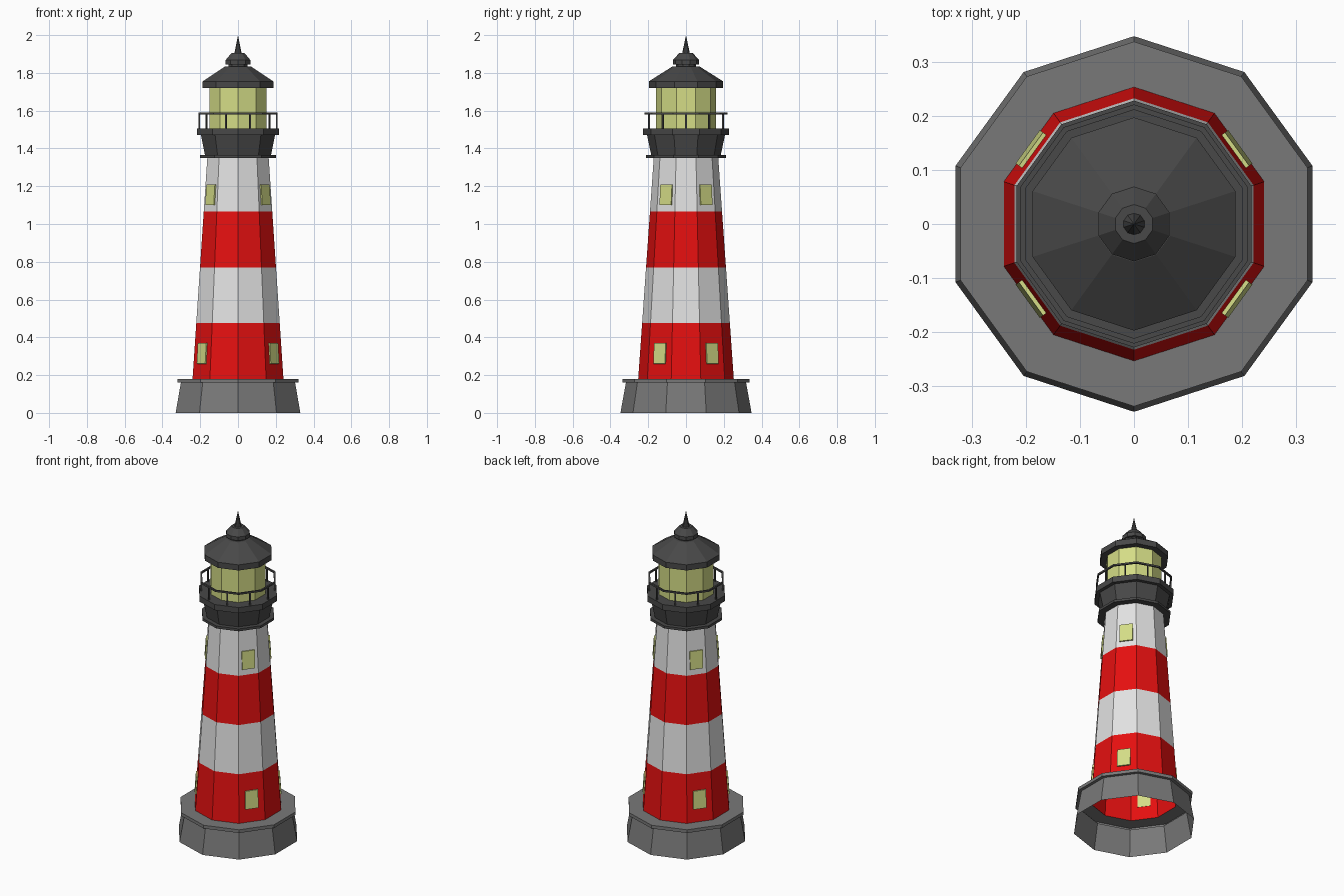
import bpy, bmesh, math
from mathutils import Matrix, Vector

if "Cube" in bpy.data.objects:
    bpy.data.objects.remove(bpy.data.objects["Cube"])

SIDES = 10
STEP = 2 * math.pi / SIDES
COS = math.cos(STEP / 2)          # corner radius -> flat radius


def material(name, rgb):
    m = bpy.data.materials.new(name)
    m.diffuse_color = (*rgb, 1)
    m.use_nodes = True
    m.node_tree.nodes["Principled BSDF"].inputs["Base Color"].default_value = m.diffuse_color
    return m


STONE = material("grey stone", (0.19, 0.19, 0.19))
DARK = material("dark iron", (0.065, 0.065, 0.065))
RED = material("red paint", (0.78, 0.005, 0.005))
WHITE = material("white paint", (0.76, 0.76, 0.76))
GLASS = material("yellow glass", (0.66, 0.72, 0.24))


def finish(name, bm, *mats):
    me = bpy.data.meshes.new(name)
    bm.to_mesh(me)
    bm.free()
    for m in mats:
        me.materials.append(m)
    ob = bpy.data.objects.new(name, me)
    bpy.context.collection.objects.link(ob)
    return ob


def lathe(name, profile, *mats, closed=False):
    """Spin (radius, z) points into a ten-sided shell, corners on the y axis."""
    bm = bmesh.new()
    rings = []
    for r, z in profile:
        if r == 0:
            rings.append([bm.verts.new((0, 0, z))] * SIDES)
        else:
            rings.append([bm.verts.new((r * math.cos(a), r * math.sin(a), z))
                          for a in (math.pi / 2 + i * STEP for i in range(SIDES))])
    pairs = list(zip(rings, rings[1:]))
    if closed:
        pairs.append((rings[-1], rings[0]))
    for lo, hi in pairs:
        for i in range(SIDES):
            j = (i + 1) % SIDES
            bm.faces.new(dict.fromkeys((lo[i], lo[j], hi[j], hi[i])))
    return finish(name, bm, *mats)


def add_box(bm, size, matrix):
    bmesh.ops.create_cube(bm, size=1, matrix=matrix @ Matrix.Diagonal((*size, 1)))


# Stone base, hollow underneath
lathe("base", [(0.347, 0), (0.318, 0.16), (0.337, 0.16), (0.337, 0.18), (0.25, 0.18)], STONE)

# Tapered tower, four stripes chosen by height
Z0, Z1, R0, R1 = 0.18, 1.36, 0.253, 0.170


def tower_radius(z):
    return R0 + (R1 - R0) * (z - Z0) / (Z1 - Z0)


levels = [Z0 + (Z1 - Z0) * i / 4 for i in range(5)]
tower = lathe("tower", [(tower_radius(z), z) for z in levels], RED, WHITE)
for p in tower.data.polygons:
    p.material_index = int((p.center.z - Z0) / (Z1 - Z0) * 4) % 2

# Thin window plates lying on four of the sloping sides
lean = math.atan((R0 - R1) * COS / (Z1 - Z0))
bm = bmesh.new()
for z in (0.315, 1.155):
    for deg in (36, 144, 216, 324):
        place = (Matrix.Rotation(math.radians(deg), 4, 'Z')
                 @ Matrix.Translation((tower_radius(z) * COS + 0.003, 0, z))
                 @ Matrix.Rotation(-lean, 4, 'Y'))
        add_box(bm, (0.009, 0.076, 0.11), place)
finish("windows", bm, GLASS)

# Gallery: lower lip, flared body and deck
lathe("gallery", [(0.168, 1.35), (0.211, 1.35), (0.211, 1.365), (0.184, 1.365),
                  (0.206, 1.47), (0.228, 1.47), (0.228, 1.505), (0.15, 1.505)], DARK)

# Railing: top rail and a post at the middle of each side
lathe("top_rail", [(0.211, 1.58), (0.221, 1.58), (0.221, 1.59), (0.211, 1.59)], DARK, closed=True)
bm = bmesh.new()
for i in range(SIDES):
    turn = Matrix.Rotation(i * STEP, 4, 'Z')
    add_box(bm, (0.008, 0.008, 0.08), turn @ Matrix.Translation((0.216 * COS, 0, 1.543)))
finish("railing_posts", bm, DARK)

# Lantern room
lathe("lantern", [(0.16, 1.5), (0.16, 1.725)], GLASS)

# Roof with eave, and the vent cap on top
lathe("roof", [(0.155, 1.72), (0.197, 1.72), (0.197, 1.755), (0.07, 1.835), (0, 1.835)], DARK)
lathe("roof_cap", [(0.052, 1.83), (0.052, 1.845), (0.069, 1.845), (0.069, 1.868),
                   (0.036, 1.905), (0, 1.905)], DARK)

# Spire
lathe("spire", [(0.021, 1.9), (0, 2.0)], DARK)
